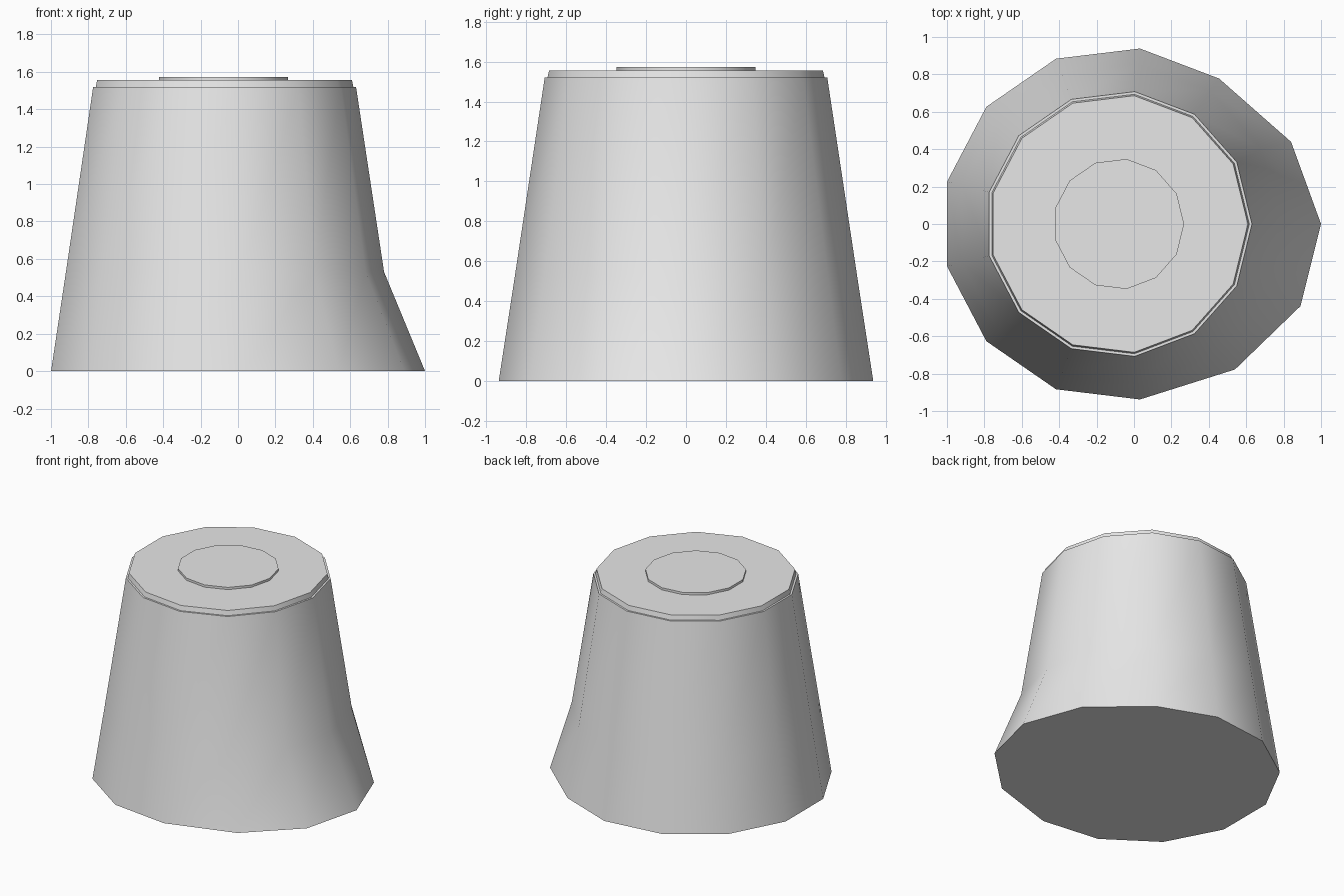
import bpy
import bmesh
from math import cos, sin, tau, radians

SIDES = 13
CENTRE_X = -0.082

cube = bpy.data.objects.get("Cube")
if cube:
    bpy.data.objects.remove(cube, do_unlink=True)

grey = bpy.data.materials.new("light_grey")
grey.use_nodes = True
grey.diffuse_color = (0.8, 0.8, 0.8, 1)
grey.node_tree.nodes["Principled BSDF"].inputs["Base Color"].default_value = (0.8, 0.8, 0.8, 1)


def lathe(name, profile, bulge=None):
    """Stack rings of (radius, height), cap both ends; bulge shifts bottom corners in x."""
    bm = bmesh.new()
    rings = []
    for level, (radius, z) in enumerate(profile):
        ring = []
        for i in range(SIDES):
            a = tau * i / SIDES
            shift = bulge.get(i, 0) if bulge and level == 0 else 0
            ring.append(bm.verts.new((CENTRE_X + radius * cos(a) + shift, radius * sin(a), z)))
        rings.append(ring)
    for low, high in zip(rings, rings[1:]):
        for i in range(SIDES):
            j = (i + 1) % SIDES
            bm.faces.new((low[i], low[j], high[j], high[i]))
    bm.faces.new(rings[0][::-1])
    bm.faces.new(rings[-1])
    mesh = bpy.data.meshes.new(name)
    bm.to_mesh(mesh)
    bm.free()
    mesh.materials.append(grey)
    obj = bpy.data.objects.new(name, mesh)
    bpy.context.collection.objects.link(obj)
    bpy.ops.object.select_all(action="DESELECT")
    obj.select_set(True)
    bpy.context.view_layer.objects.active = obj
    bpy.ops.object.shade_smooth_by_angle(angle=radians(32))
    return obj


# Tapered body with a foot flaring out on its left side
lathe("flared_body", [(0.945, 0), (0.863, 0.53), (0.713, 1.52)],
      bulge={0: 0.137, 1: 0.085, 11: 0.085, 12: 0.135})
# Slightly narrower lid resting on the shoulder
lathe("top_lid", [(0.701, 1.51), (0.691, 1.556)])
# Thin raised disc in the middle of the lid
lathe("raised_disc", [(0.35, 1.55), (0.35, 1.573)])
